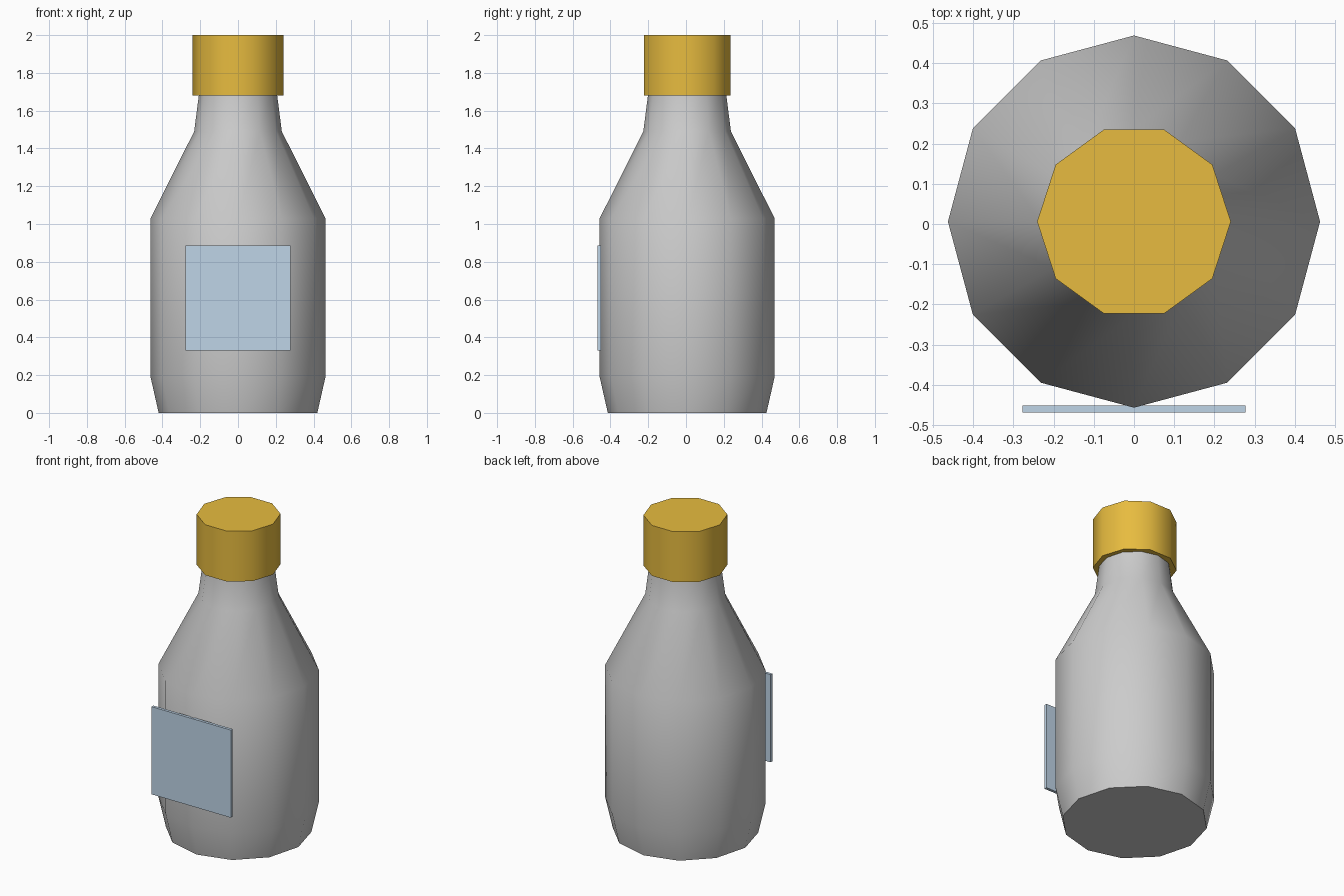
import bpy, bmesh, math

if "Cube" in bpy.data.objects:
    bpy.data.objects.remove(bpy.data.objects["Cube"])

CY = 0.006  # the round parts sit slightly back to leave room for the label


def paint(obj, name, color):
    mat = bpy.data.materials.new(name)
    mat.diffuse_color = (*color, 1)
    mat.use_nodes = True
    mat.node_tree.nodes["Principled BSDF"].inputs["Base Color"].default_value = mat.diffuse_color
    obj.data.materials.append(mat)


def lathe(name, profile, sides):
    """Closed solid of revolution from (radius, z) points, first vertex on +x."""
    bm = bmesh.new()
    rings = []
    for r, z in profile:
        rings.append([bm.verts.new((r * math.cos(2 * math.pi * i / sides),
                                    r * math.sin(2 * math.pi * i / sides), z))
                      for i in range(sides)])
    for low, high in zip(rings, rings[1:]):
        for i in range(sides):
            j = (i + 1) % sides
            bm.faces.new((low[i], low[j], high[j], high[i]))
    bm.faces.new(rings[0][::-1])
    bm.faces.new(rings[-1])
    mesh = bpy.data.meshes.new(name)
    bm.to_mesh(mesh)
    bm.free()
    obj = bpy.data.objects.new(name, mesh)
    bpy.context.collection.objects.link(obj)
    obj.location.y = CY
    bpy.ops.object.select_all(action='DESELECT')
    obj.select_set(True)
    bpy.context.view_layer.objects.active = obj
    bpy.ops.object.shade_smooth_by_angle(angle=math.radians(45))
    return obj


# Bottle body with tapered foot, shoulder and neck
lathe("bottle_body", [(0.42, 0), (0.463, 0.19), (0.463, 1.03),
                      (0.232, 1.49), (0.205, 1.70)], 12)

# Cap
cap = lathe("bottle_cap", [(0.241, 1.68), (0.241, 2.0)], 10)
paint(cap, "cap_yellow", (0.8, 0.5, 0.05))

# Flat label plate on the front
bpy.ops.mesh.primitive_cube_add(size=1, location=(0, -0.46, 0.607))
label = bpy.context.object
label.name = "front_label"
label.scale = (0.556, 0.018, 0.556)
bpy.ops.object.transform_apply(location=False, rotation=False, scale=True)
paint(label, "label_blue", (0.52, 0.66, 0.8))
